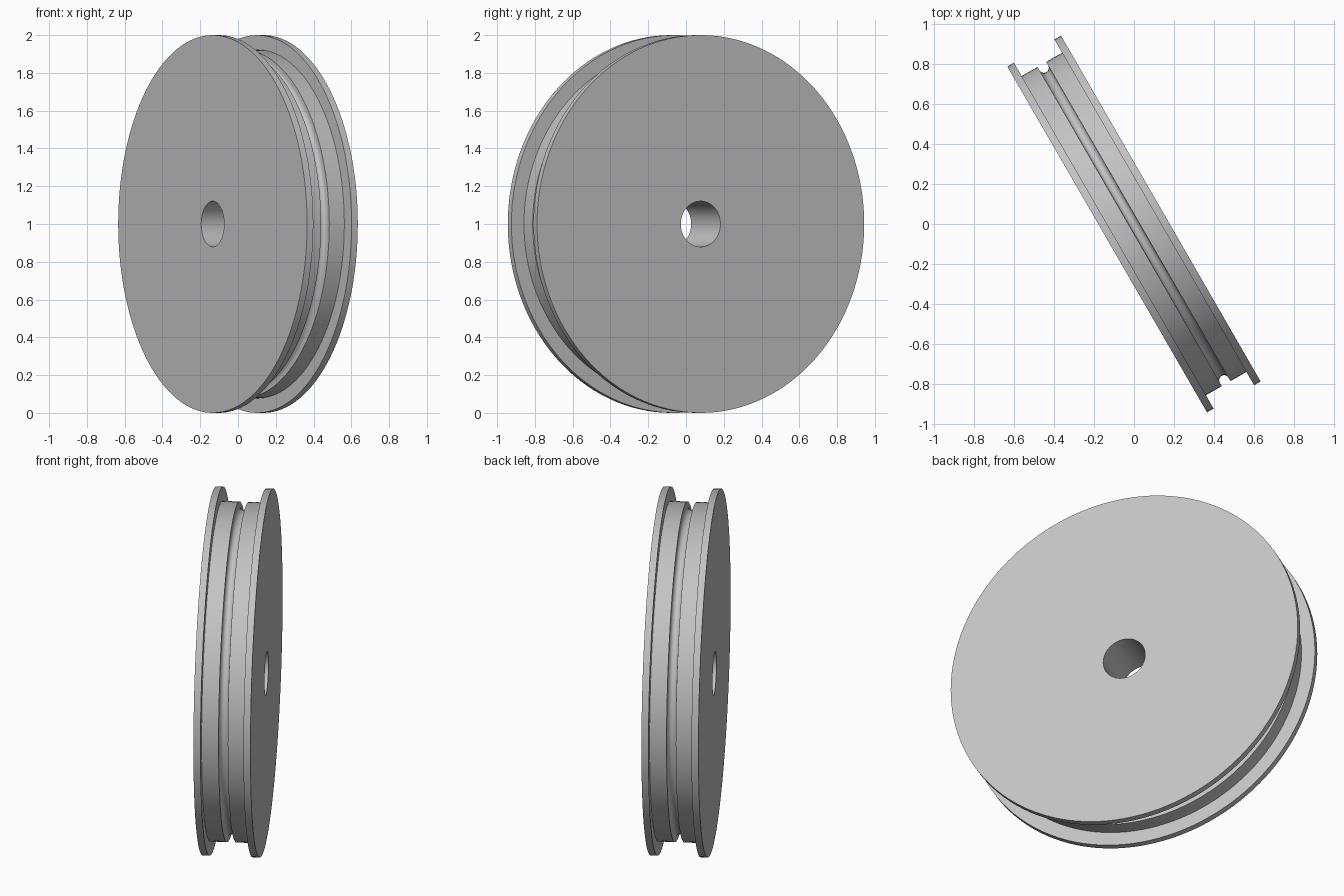
import bpy, bmesh, math
from mathutils import Matrix, Vector

if "Cube" in bpy.data.objects:
    bpy.data.objects.remove(bpy.data.objects["Cube"], do_unlink=True)

RIM, HUB, BORE = 1.0, 0.923, 0.121      # radii
HALF, INNER = 0.155, 0.117              # half width, inner face of the flanges
GROOVE, STRAIGHT = 0.025, 0.02          # groove half width, straight wall depth
SEGMENTS = 128

# Half section as (radius, position along the axle)
profile = [(BORE, -HALF), (RIM, -HALF), (RIM, -INNER), (HUB, -INNER), (HUB, -GROOVE)]
for i in range(13):
    a = math.pi * i / 12
    profile.append((HUB - STRAIGHT - GROOVE * math.sin(a), -GROOVE * math.cos(a)))
profile += [(HUB, GROOVE), (HUB, INNER), (RIM, INNER), (RIM, HALF), (BORE, HALF)]

# Spin the closed section round the axle
bm = bmesh.new()
verts = [bm.verts.new((r, 0, z)) for r, z in profile]
edges = [bm.edges.new((v, verts[(i + 1) % len(verts)])) for i, v in enumerate(verts)]
bmesh.ops.spin(bm, geom=verts + edges, cent=(0, 0, 0), axis=(0, 0, 1),
               angle=math.tau, steps=SEGMENTS, use_merge=True)
bmesh.ops.remove_doubles(bm, verts=bm.verts, dist=0.0001)
bmesh.ops.recalc_face_normals(bm, faces=bm.faces)

# Stand the wheel up with its axle turned from +x towards +y
turn = Matrix.Rotation(math.radians(30), 4, "Z") @ Matrix.Rotation(math.radians(90), 4, "Y")
bm.transform(Matrix.Translation(Vector((0, 0, RIM))) @ turn)

mesh = bpy.data.meshes.new("grooved_wheel")
bm.to_mesh(mesh)
bm.free()
wheel = bpy.data.objects.new("grooved_wheel", mesh)
bpy.context.collection.objects.link(wheel)

# Plain grey
grey = bpy.data.materials.new("light_grey")
grey.use_nodes = True
colour = (0.55, 0.55, 0.55, 1)
grey.diffuse_color = colour
grey.node_tree.nodes["Principled BSDF"].inputs["Base Color"].default_value = colour
mesh.materials.append(grey)

bpy.ops.object.select_all(action="DESELECT")
wheel.select_set(True)
bpy.context.view_layer.objects.active = wheel
bpy.ops.object.shade_smooth_by_angle(angle=math.radians(30))
